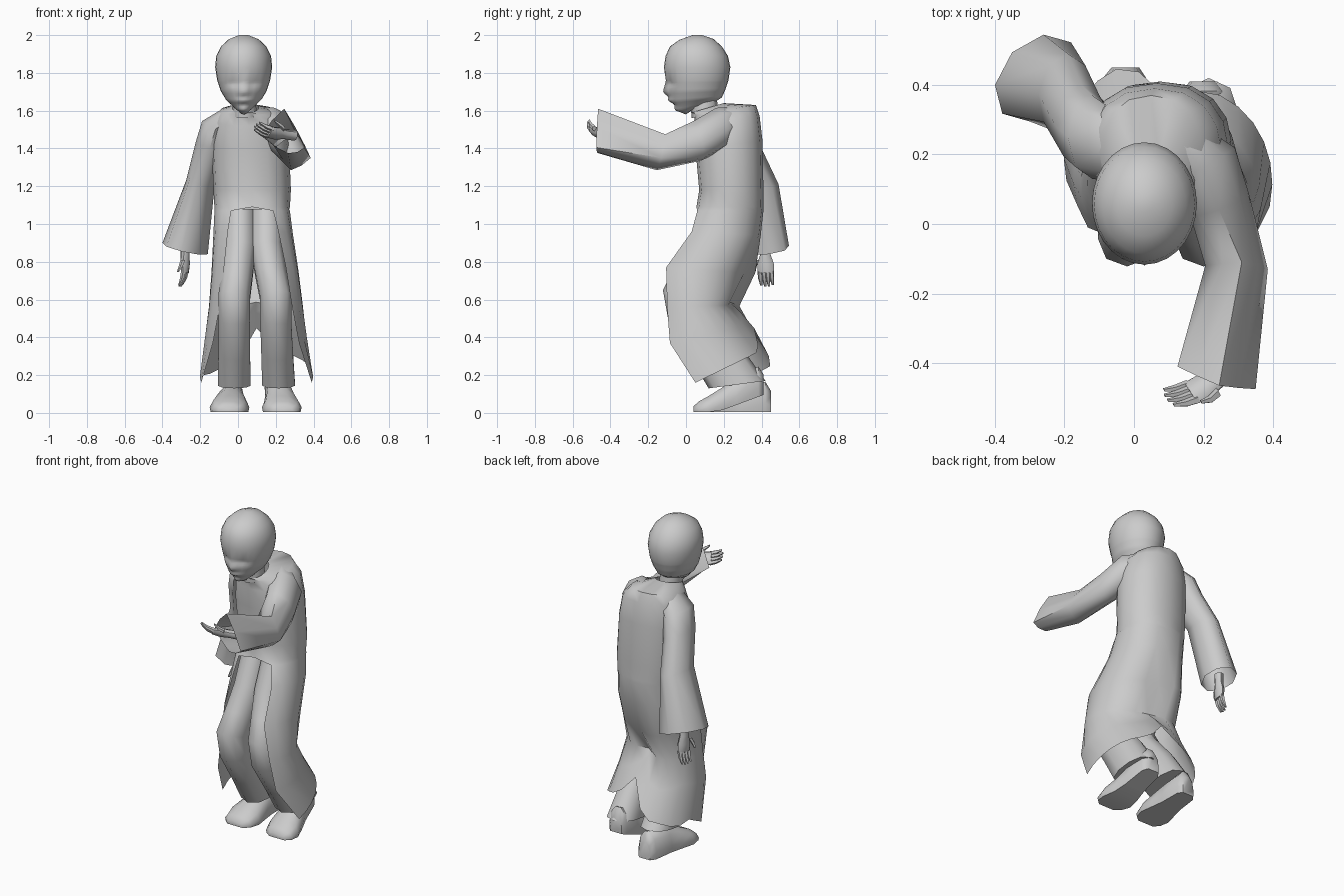
import bpy, bmesh, math
from mathutils import Vector

cube = bpy.data.objects.get("Cube")
if cube:
    bpy.data.objects.remove(cube)

grey = bpy.data.materials.new("plain grey")
grey.use_nodes = True
grey.diffuse_color = (0.6, 0.6, 0.6, 1)
grey.node_tree.nodes["Principled BSDF"].inputs["Base Color"].default_value = (0.6, 0.6, 0.6, 1)


def loft(name, rings, closed=True, caps=(False, False), sharp=50):
    """Skin a list of equal-length point rings."""
    bm = bmesh.new()
    rows = [[bm.verts.new(p) for p in ring] for ring in rings]
    n = len(rows[0])
    for a, b in zip(rows, rows[1:]):
        for i in range(n if closed else n - 1):
            j = (i + 1) % n
            bm.faces.new((a[i], a[j], b[j], b[i]))
    for cap, row in zip(caps, (rows[0], rows[-1])):
        if cap:
            bm.faces.new(row)
    bmesh.ops.remove_doubles(bm, verts=bm.verts, dist=0.0005)
    bmesh.ops.recalc_face_normals(bm, faces=bm.faces)
    mesh = bpy.data.meshes.new(name)
    bm.to_mesh(mesh)
    bm.free()
    obj = bpy.data.objects.new(name, mesh)
    bpy.context.collection.objects.link(obj)
    mesh.materials.append(grey)
    bpy.ops.object.select_all(action='DESELECT')
    obj.select_set(True)
    bpy.context.view_layer.objects.active = obj
    bpy.ops.object.shade_smooth_by_angle(angle=math.radians(sharp))
    return obj


def level(n, cx, hw, yf, yb, zf, zb, gap=None, power=0.85):
    """Rounded ring from its extents; a gap in degrees leaves the front open."""
    a = math.radians(gap or 0)
    steps = n if gap is None else n - 1
    pts = []
    for i in range(n):
        t = a + (2 * math.pi - 2 * a) * i / steps
        s, c = math.sin(t), math.cos(t)
        x = cx + hw * math.copysign(abs(s) ** power, s)
        k = (math.cos(a) - c) / (math.cos(a) + 1)
        pts.append((x, yf + (yb - yf) * k, zf + (zb - zf) * k))
    return pts


def hoop(n, centre, u, v):
    """Ring around a centre spanned by two half-axis vectors."""
    c, u, v = Vector(centre), Vector(u), Vector(v)
    return [c + u * math.cos(2 * math.pi * i / n) + v * math.sin(2 * math.pi * i / n)
            for i in range(n)]


def cornered(*corners):
    """Four-cornered ring with slightly bulging edge midpoints."""
    pts = [Vector(c) for c in corners]
    centre = sum(pts, Vector()) / 4
    ring = []
    for i, p in enumerate(pts):
        mid = (p + pts[(i + 1) % 4]) / 2
        ring += [p, mid + (mid - centre) * .12]
    return ring


def clamp(v):
    return max(0, min(1, v))


def drape(p):
    """Right half of the skirt hangs further back; the back hem arches between the legs."""
    x, y, z = p
    right = clamp((.1 - x) / .12)
    low = clamp((.62 - z) / .25)
    back = clamp((y - .18) / .08)
    arch = math.exp(-((x - .1) / .07) ** 2) * low * back
    return (x, y + .075 * right * clamp((.95 - z) / .18) - .04 * arch,
            z + .12 * arch - .07 * right * low * back)


# Long robe, open at the front below the waist
robe = [
    (.04, .07, .03, .20, 1.59, 1.64, 0),
    (.05, .145, .045, .37, 1.575, 1.63, 0),
    (.06, .19, .045, .39, 1.52, 1.57, 0),
    (.065, .205, .05, .405, 1.40, 1.44, 0),
    (.075, .205, .07, .41, 1.18, 1.18, 0),
    (.075, .20, .055, .41, 1.09, 1.09, 0),
    (.075, .20, .06, .41, 1.07, 1.07, 30),
    (.08, .21, .03, .395, .96, .94, 36),
    (.09, .23, -.105, .32, .77, .74, 42),
    (.095, .25, -.10, .235, .56, .57, 47),
    (.095, .27, -.085, .31, .37, .46, 55),
    (.098, .30, .05, .40, .16, .33, 76),
]
loft("robe", [[drape(p) for p in level(17, *r)] for r in robe], closed=False, sharp=60)

# Trouser legs with bent knees
for side, hip, knee, ankle in (("right", .01, -.02, -.02), ("left", .15, .2, .215)):
    leg = [
        (hip, .09, .09, .33, 1.08, 1.08),
        (hip, .09, .01, .31, .91, .86),
        ((hip + knee) / 2, .087, -.06, .2, .77, .70),
        (knee, .087, -.122, .11, .65, .57),
        (knee, .085, -.09, .16, .47, .50),
        ((knee + ankle) / 2, .087, .03, .30, .28, .34),
        (ankle, .09, .12, .42, .13, .17),
    ]
    loft(side + "_trouser_leg", [level(10, *r, power=.7) for r in leg], caps=(False, True))

# Shoes turned slightly outwards, flat soles, the left heel lifted
profile = ((0, .04, .11), (.03, .062, .16), (.16, .072, .15), (.24, .088, .12),
           (.32, .105, .085), (.38, .09, .055), (.41, .055, .03))
for side, heel, toe, back, lift in (("right", -.025, -.05, .45, 0), ("left", .2, .24, .41, .09)):
    rings = []
    for s, hw, h in profile:
        cx = heel + (toe - heel) * s / .4
        y = back + (.04 - back) * s / .41
        sole = .005 + lift * clamp(1 - s / .27)
        rings.append([(cx + hw * dx, y, sole + h * dz) for dx, dz in
                      ((-.95, 0), (-1, .3), (-.8, .75), (-.3, 1), (.3, 1), (.8, .75), (1, .3), (.95, 0))])
    loft(side + "_shoe", rings, caps=(True, True))

# Hanging right sleeve, flaring to an open cuff
loft("right_sleeve", [
    hoop(8, (-.05, .22, 1.565), (.04, 0, -.04), (0, .10, 0)),
    hoop(8, (-.12, .25, 1.50), (.07, 0, -.045), (0, .12, 0)),
    hoop(8, (-.15, .28, 1.40), (.075, 0, -.03), (0, .12, 0)),
    hoop(8, (-.20, .375, 1.21), (.075, 0, -.02), (.01, .115, 0)),
    hoop(8, (-.28, .42, .87), (.12, .02, -.03), (.02, .125, .015)),
], sharp=60)

# Raised left sleeve, bent at the elbow; corners run outer, top, inner, bottom
loft("left_sleeve", [
    hoop(8, (.14, .23, 1.53), (.06, .05, 0), (0, 0, .09)),
    hoop(8, (.205, .17, 1.50), (.085, .05, 0), (-.01, -.01, .115)),
    hoop(8, (.245, .06, 1.44), (.085, .03, -.02), (0, -.02, .105)),
    cornered((.385, -.13, 1.35), (.31, -.11, 1.475), (.205, -.12, 1.41), (.28, -.155, 1.285)),
    cornered((.35, -.475, 1.405), (.245, -.465, 1.61), (.125, -.41, 1.465), (.265, -.465, 1.375)),
], sharp=60)


def hand(side, wrist, along, across, curl):
    """Tapered palm, four jointed fingers and a thumb."""
    w, d, s = Vector(wrist), Vector(along).normalized(), Vector(across).normalized()
    t = d.cross(s).normalized()
    s = t.cross(d)
    palm = [(-.06, .03, .027), (0, .028, .024), (.05, .045, .026), (.1, .044, .018)]
    loft(side + "_palm", [hoop(8, w + d * a, s * b, t * c) for a, b, c in palm], caps=(True, True))
    digits = [(.09, k * .021, .09 - .008 * abs(k)) for k in (-1.5, -.5, .5, 1.5)] + [(.03, .045, .07)]
    for i, (start, off, length) in enumerate(digits):
        part = "_thumb" if i == len(digits) - 1 else "_finger"
        base = w + d * start + s * off
        lean = s * .5 if part == "_thumb" else s * 0
        mid = base + (d + lean).normalized() * length * .5 + t * curl * .3 * length
        tip = mid + (d + lean * .4).normalized() * length * .45 + t * curl * length * .6
        loft(side + part, [hoop(5, p, s * r, t * r) for p, r in
                           ((base, .014), (mid, .012), (tip, .006))], caps=(True, True))


hand("right", (-.28, .42, .84), (0, .02, -1), (-.25, -1, 0), .35)
hand("left", (.25, -.44, 1.475), (-.78, -.42, .1), (0, -.7, .5), .45)

# Neck
loft("neck", [level(8, .035, .065, .03, .17, 1.56, 1.60),
              level(8, .03, .06, .02, .16, 1.68, 1.70)])


# Head, with the face shaped by soft bumps: x, z, width, height, depth
bumps = ((0, 1.70, .018, .024, -.025), (0, 1.735, .014, .02, -.01),
         (.05, 1.745, .028, .018, .016), (-.05, 1.745, .028, .018, .016),
         (0, 1.655, .03, .009, -.012), (0, 1.63, .03, .01, .007), (0, 1.605, .03, .014, -.01))
shape = ((1.58, 1.65, .03, .0, .10), (1.60, 1.65, .055, -.045, .16), (1.65, 1.67, .095, -.082, .19),
         (1.70, 1.71, .122, -.095, .208), (1.76, 1.76, .14, -.105, .225), (1.83, 1.83, .151, -.117, .235),
         (1.89, 1.89, .145, -.108, .222), (1.94, 1.94, .12, -.085, .19), (1.975, 1.98, .08, -.035, .145),
         (2.0, 2.0, .025, .035, .085))
rings = []
for lower, upper in zip(shape, shape[1:]):
    parts = 5 if lower[0] < 1.76 else 1
    for k in range(parts):
        zf, zb, hw, yf, yb = (p + (q - p) * k / parts for p, q in zip(lower, upper))
        rings.append(level(28, .03, hw, yf, yb, zf, zb, power=1))
zf, zb, hw, yf, yb = shape[-1]
rings.append(level(28, .03, hw, yf, yb, zf, zb, power=1))
head = loft("head", rings, caps=(True, True), sharp=70)
for v in head.data.vertices:
    if v.co.y < .03:
        v.co.y += sum(d * math.exp(-((v.co.x - .03 - x) / w) ** 2 - ((v.co.z - z) / h) ** 2)
                      for x, z, w, h, d in bumps)
